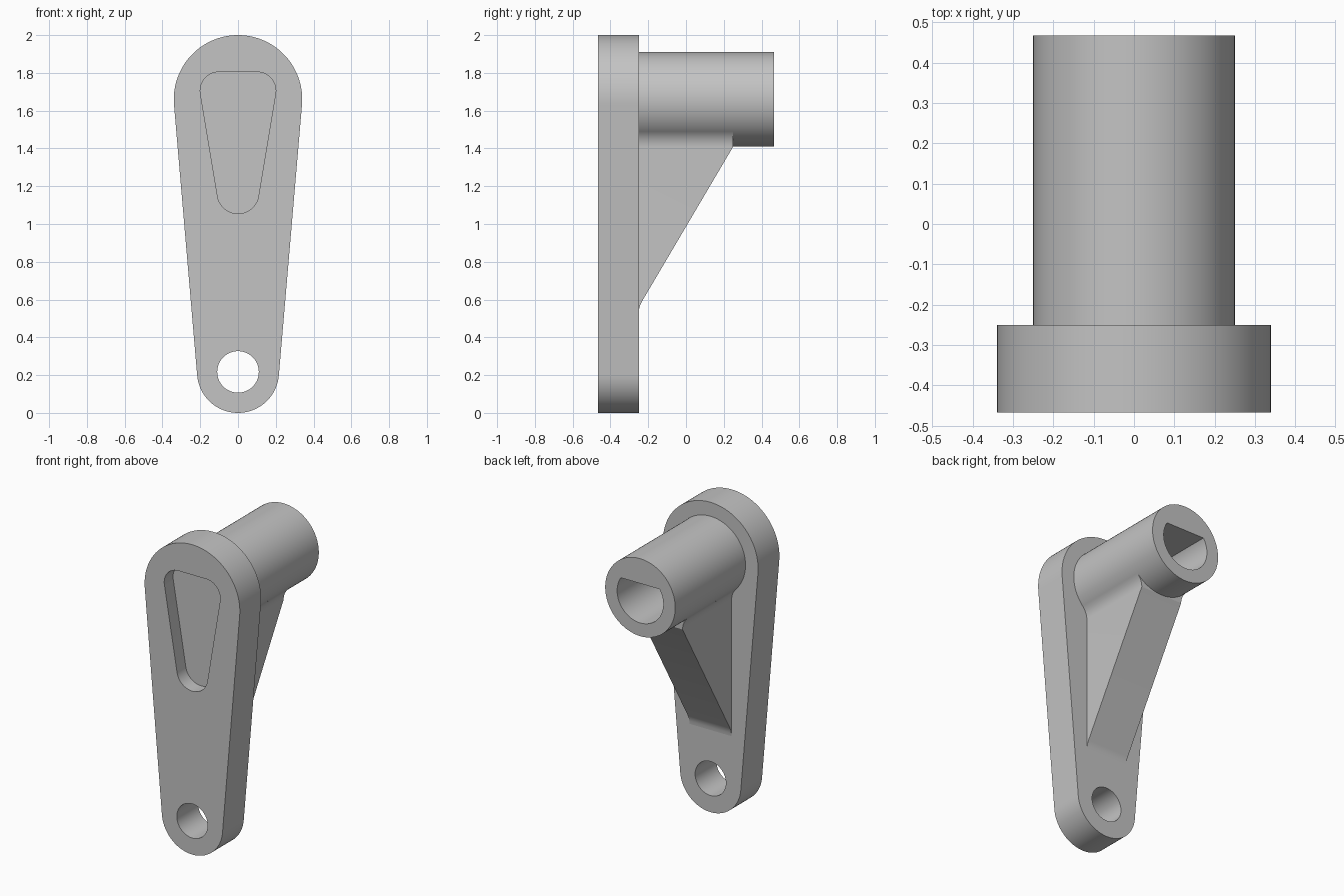
import bpy, bmesh, math
from mathutils import Vector
from mathutils.geometry import convex_hull_2d

cube = bpy.data.objects.get("Cube")
if cube:
    bpy.data.objects.remove(cube, do_unlink=True)

# Main levels
FRONT, BACK, SHAFT_END = -0.467, -0.25, 0.467
PIVOT_Z, SHAFT_Z = 0.217, 1.66
SHAFT_R, RIB_HALF, FILLET_R = 0.25, 0.15, 0.12

grey = bpy.data.materials.new("grey metal")
grey.use_nodes = True
grey.diffuse_color = (0.55, 0.55, 0.55, 1)
grey.node_tree.nodes["Principled BSDF"].inputs["Base Color"].default_value = grey.diffuse_color


def arc(cx, cz, r, start=0, end=math.tau, n=96):
    return [Vector((cx + r * math.cos(a), cz + r * math.sin(a)))
            for a in (start + (end - start) * i / n for i in range(n + 1))]


def circle(cx, cz, r, n=96):
    return arc(cx, cz, r, n=n)[:-1]


def hull(points):
    return [points[i] for i in convex_hull_2d(points)]


def prism(name, outline, low, high, axis="y"):
    """Extrude a 2D outline along y (outline is x, z) or along x (outline is y, z)."""
    def place(p, d):
        return (p[0], d, p[1]) if axis == "y" else (d, p[0], p[1])
    bm = bmesh.new()
    base = bm.faces.new([bm.verts.new(place(p, low)) for p in outline])
    step = Vector(place((0, 0), high - low))
    top = bmesh.ops.extrude_face_region(bm, geom=[base], use_keep_orig=True)
    moved = [v for v in top["geom"] if isinstance(v, bmesh.types.BMVert)]
    bmesh.ops.translate(bm, verts=moved, vec=step)
    bmesh.ops.recalc_face_normals(bm, faces=bm.faces)
    mesh = bpy.data.meshes.new(name)
    bm.to_mesh(mesh)
    bm.free()
    mesh.materials.append(grey)
    obj = bpy.data.objects.new(name, mesh)
    bpy.context.collection.objects.link(obj)
    return obj


def activate(obj):
    bpy.ops.object.select_all(action="DESELECT")
    obj.select_set(True)
    bpy.context.view_layer.objects.active = obj


def combine(obj, tool, operation):
    activate(obj)
    mod = obj.modifiers.new("cut", "BOOLEAN")
    mod.operation, mod.object, mod.solver = operation, tool, "EXACT"
    bpy.ops.object.modifier_apply(modifier=mod.name)
    bpy.data.objects.remove(tool, do_unlink=True)


# Tapered arm plate with pivot hole and shallow front pocket
arm = prism("arm_plate", hull(circle(0, PIVOT_Z, 0.217) + circle(0, SHAFT_Z, 0.34, 128)), FRONT, BACK)
combine(arm, prism("hole_cutter", circle(0, PIVOT_Z, 0.11), -0.6, 0), "DIFFERENCE")
pocket = hull(circle(0.1, 1.705, 0.1) + circle(-0.1, 1.705, 0.1) + circle(0, 1.165, 0.11))
combine(arm, prism("pocket_cutter", pocket, -0.6, FRONT + 0.09), "DIFFERENCE")

# Round shaft with a D-shaped bore, flat side up
shaft = prism("shaft", circle(0, SHAFT_Z, SHAFT_R, 128), BACK - 0.04, SHAFT_END)
flat = math.asin(0.09 / 0.165)
bore = arc(0, SHAFT_Z, 0.165, math.pi - flat, math.tau + flat)
combine(shaft, prism("bore_cutter", bore, BACK, 0.6), "DIFFERENCE")

# Support rib: sides flare into the shaft, underside slopes down to the plate
cx = RIB_HALF + FILLET_R
drop = math.sqrt((SHAFT_R + FILLET_R) ** 2 - cx ** 2)
right = [Vector((RIB_HALF, 0.4))] + arc(cx, SHAFT_Z - drop, FILLET_R, math.pi, math.atan2(drop, -cx), 16)
left = [Vector((-p.x, p.y)) for p in reversed(right)]
rib = prism("support_rib", right + left, BACK - 0.04, 0.25)
side = [(-0.4, 0.53), (BACK, 0.53), (-0.248, 0.55), (-0.243, 0.57), (-0.235, 0.587),
        (0.25, 1.41), (0.4, 1.41), (0.4, 1.65), (-0.4, 1.65)]
combine(rib, prism("rib_slope", side, -0.4, 0.4, "x"), "INTERSECT")

for part in (arm, shaft, rib):
    activate(part)
    bpy.ops.object.shade_smooth_by_angle(angle=math.radians(25))
